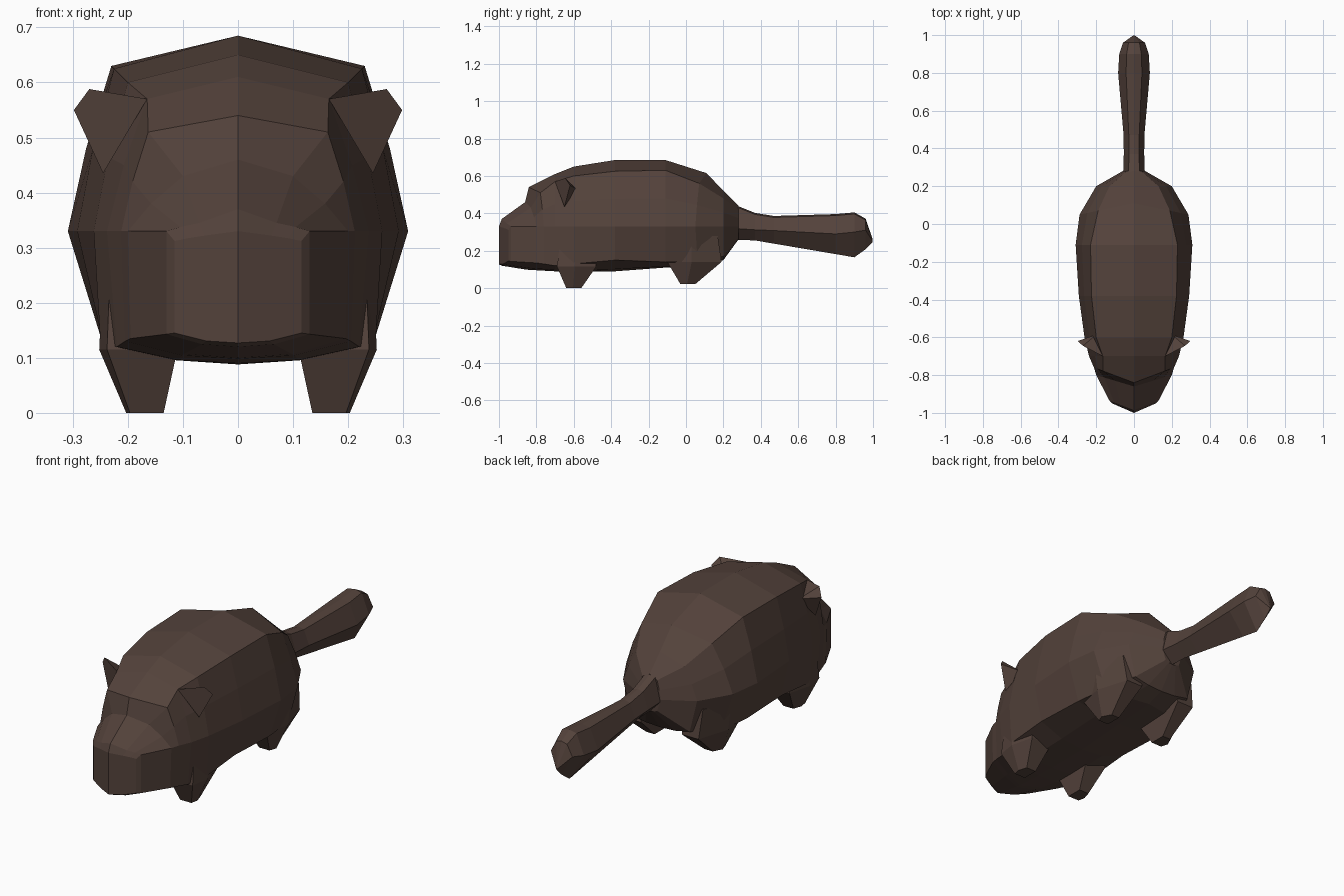
import bpy, bmesh

if "Cube" in bpy.data.objects:
    bpy.data.objects.remove(bpy.data.objects["Cube"])

fur = bpy.data.materials.new("dark brown fur")
fur.diffuse_color = (0.088, 0.055, 0.044, 1)
fur.use_nodes = True
fur.node_tree.nodes["Principled BSDF"].inputs["Base Color"].default_value = fur.diffuse_color


def finish(name, bm, mirror=True):
    """Turn a bmesh into a flat shaded object, mirrored across x = 0."""
    bmesh.ops.remove_doubles(bm, verts=bm.verts, dist=0.0005)
    bmesh.ops.recalc_face_normals(bm, faces=bm.faces)
    if mirror:
        copy = bmesh.ops.duplicate(bm, geom=bm.verts[:] + bm.edges[:] + bm.faces[:])["geom"]
        for v in copy:
            if isinstance(v, bmesh.types.BMVert):
                v.co.x = -v.co.x
        bmesh.ops.reverse_faces(bm, faces=[f for f in copy if isinstance(f, bmesh.types.BMFace)])
        bmesh.ops.remove_doubles(bm, verts=bm.verts, dist=0.0005)
    mesh = bpy.data.meshes.new(name)
    bm.to_mesh(mesh)
    bm.free()
    mesh.materials.append(fur)
    obj = bpy.data.objects.new(name, mesh)
    bpy.context.collection.objects.link(obj)
    return obj


def loft(rings, closed, cap_start=True, cap_end=True):
    """Skin a list of point rings with faces."""
    bm = bmesh.new()
    vs = [[bm.verts.new(p) for p in r] for r in rings]
    n = len(rings[0])
    for a, b in zip(vs, vs[1:]):
        for i in range(n if closed else n - 1):
            j = (i + 1) % n
            bm.faces.new((a[i], a[j], b[j], b[i]))
    if cap_start:
        bm.faces.new(vs[0])
    if cap_end:
        bm.faces.new(vs[-1][::-1])
    return bm


# Body half sections: y, sweep back at the side, top z, shoulder x z,
# widest x, lower edge x z, belly z
head = [
    (-1.00, .05, .33, .060, .322, .115, .115, .145, .127),
    (-.985, .05, .37, .070, .345, .130, .130, .143, .120),
    (-.86, .06, .46, .100, .430, .200, .195, .135, .100),
    (-.84, .08, .54, .163, .510, .212, .205, .130, .098),
    (-.70, .00, .61, .165, .570, .238, .220, .120, .090),
]
torso = [
    (-.60, .00, .65, .200, .600, .262, .250, .130, .088),
    (-.38, .00, .685, .225, .625, .292, .250, .150, .090),
    (-.11, .00, .685, .230, .630, .309, .250, .140, .110),
    (.11, -.06, .615, .190, .560, .288, .230, .140, .120),
    (.20, .00, .520, .130, .480, .200, .160, .170, .150),
    (.28, .00, .440, .040, .420, .060, .040, .270, .260),
]


def half_section(y, sweep, zt, xs, zs, xw, xl, zl, zb):
    zw = min(.33, zt - .018)
    pts = [(0, zt), (xs, zs), (xs * .42 + xw * .58, zs * .5 + zw * .5),
           (xw, zw), (xl, zl), (xl * .5, zb * .8 + zl * .2), (0, zb)]
    return [(x, y + sweep * min(1, x / xw), z) for x, z in pts]


finish("body", loft([half_section(*s) for s in head + torso], False))


# Tail: y, half width, top z, side z, bottom z
tail = [
    (.25, .058, .45, .32, .26), (.37, .054, .402, .312, .255),
    (.47, .055, .386, .308, .238), (.80, .084, .396, .290, .182),
    (.90, .078, .405, .300, .165), (.96, .058, .372, .310, .208),
    (.998, .004, .262, .252, .245),
]
finish("tail", loft([[(0, y, t), (w * .5, y, t - .008), (w, y, s), (0, y, b)]
                     for y, w, t, s, b in tail], False, True, True))


# Legs: rings of x0, x1, y0, y1, z with a narrowed outer rear corner
def leg(name, levels, inset):
    rings = []
    for x0, x1, y0, y1, z in levels:
        ym = y0 + (y1 - y0) * .45
        k = inset * (x1 - x0)
        rings.append([(x0, y0, z), (x1 - k * .5, y0, z), (x1, ym, z),
                      (x1 - k, y1, z), (x0, y1, z)])
    finish(name, loft(rings, True))


leg("front_legs", [(.12, .245, -.67, -.48, .26), (.11, .252, -.69, -.48, .115),
                   (.135, .203, -.64, -.56, 0)], .2)
leg("hind_legs", [(.11, .265, -.09, .17, .28), (.11, .25, -.10, .19, .14),
                  (.135, .203, -.03, .05, .022)], .35)


# Ears: flat front plate tapering to a point behind
bm = bmesh.new()
front = [bm.verts.new(p) for p in [(.165, -.70, .57), (.270, -.645, .588),
                                   (.298, -.62, .55), (.245, -.65, .435)]]
back = bm.verts.new((.20, -.585, .53))
bm.faces.new(front)
for i in range(4):
    bm.faces.new((front[i], back, front[(i + 1) % 4]))
finish("ears", bm)
